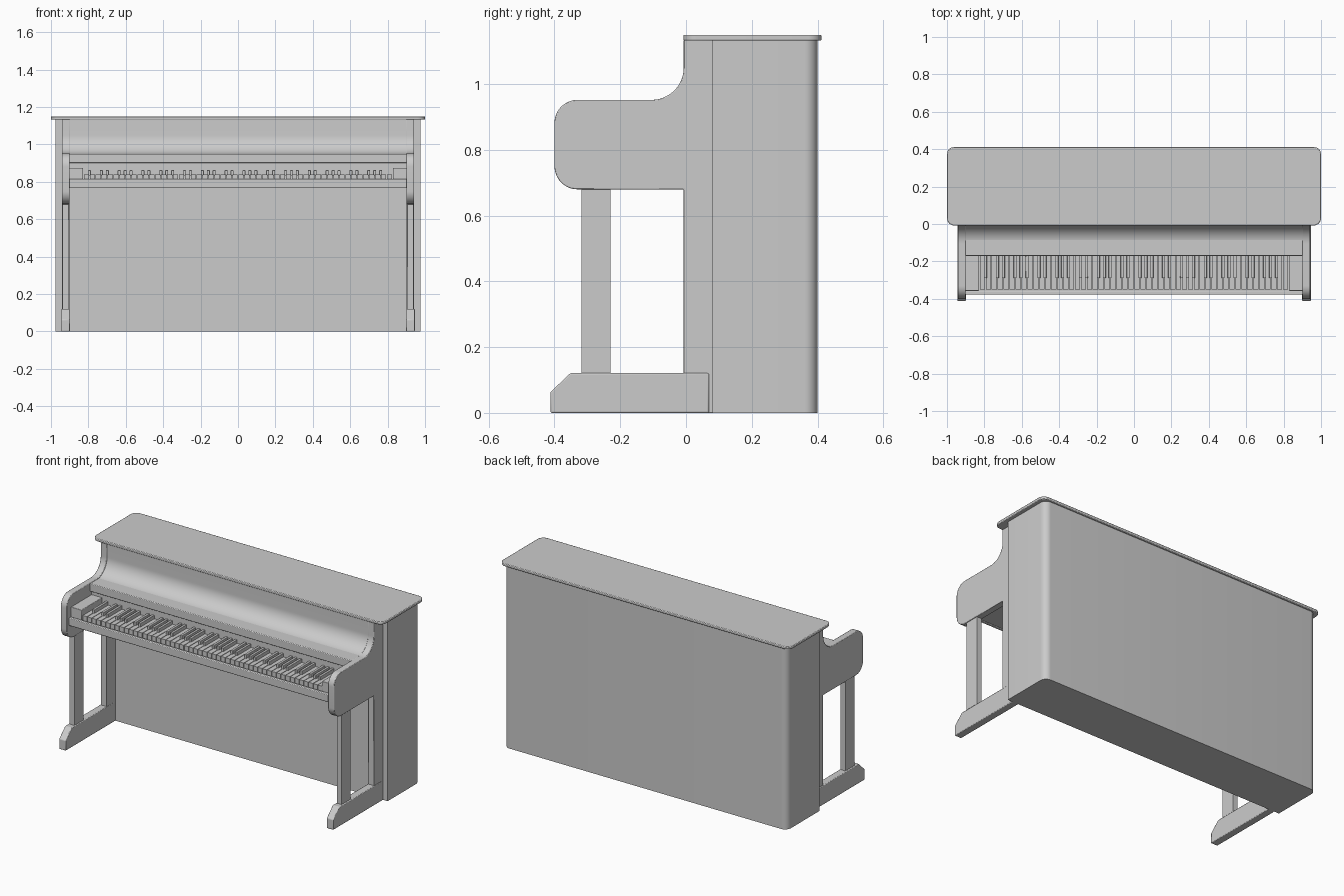
import bpy, bmesh
from math import cos, sin, radians

if "Cube" in bpy.data.objects:
    bpy.data.objects.remove(bpy.data.objects["Cube"])


def finish(name, bm, mirror=False, bevel=0.0):
    bmesh.ops.recalc_face_normals(bm, faces=bm.faces)
    me = bpy.data.meshes.new(name)
    bm.to_mesh(me)
    bm.free()
    ob = bpy.data.objects.new(name, me)
    bpy.context.collection.objects.link(ob)
    if mirror:
        m = ob.modifiers.new("Mirror", 'MIRROR')
        m.use_mirror_merge = False
    if bevel:
        b = ob.modifiers.new("Bevel", 'BEVEL')
        b.width, b.segments, b.limit_method = bevel, 2, 'ANGLE'
        b.angle_limit = radians(40)
    bpy.ops.object.select_all(action='DESELECT')
    ob.select_set(True)
    bpy.context.view_layer.objects.active = ob
    bpy.ops.object.shade_smooth_by_angle(angle=radians(30))
    return ob


def prism(name, pts, lo, hi, axis='x', **kw):
    # extrude a profile: (y, z) points along x, or (x, y) points along z
    bm = bmesh.new()
    place = (lambda p, d: (d, p[0], p[1])) if axis == 'x' else (lambda p, d: (p[0], p[1], d))
    a = [bm.verts.new(place(p, lo)) for p in pts]
    b = [bm.verts.new(place(p, hi)) for p in pts]
    bm.faces.new(a)
    bm.faces.new(b)
    for i in range(len(pts)):
        j = (i + 1) % len(pts)
        bm.faces.new((a[i], a[j], b[j], b[i]))
    return finish(name, bm, **kw)


def arc(cx, cy, r, a0, a1, n=12):
    return [(cx + r * cos(radians(a0 + (a1 - a0) * i / n)),
             cy + r * sin(radians(a0 + (a1 - a0) * i / n))) for i in range(n + 1)]


def add_box(bm, x0, x1, y0, y1, z0, z1):
    vs = bmesh.ops.create_cube(bm, size=1)['verts']
    for v in vs:
        v.co = ((x0, x1)[v.co.x > 0], (y0, y1)[v.co.y > 0], (z0, z1)[v.co.z > 0])


def box(name, *dims, **kw):
    bm = bmesh.new()
    add_box(bm, *dims)
    return finish(name, bm, **kw)


# Cabinet with rounded back corners
prism("cabinet", [(-0.975, 0.08), (0.975, 0.08)] + arc(0.935, 0.36, 0.04, 0, 90, 8)
      + arc(-0.935, 0.36, 0.04, 90, 180, 8), 0, 1.134, axis='z')

# Lid with rounded corners
r, y0, y1 = 0.04, -0.008, 0.412
prism("lid", arc(1 - r, y1 - r, r, 0, 90, 8) + arc(r - 1, y1 - r, r, 90, 180, 8)
      + arc(r - 1, y0 + r, r, 180, 270, 8) + arc(1 - r, y0 + r, r, 270, 360, 8),
      1.132, 1.15, axis='z', bevel=0.004)

# Scrolled side arms running down into the rear posts
prism("side_arm", arc(-0.33, 0.75, 0.07, 270, 180) + arc(-0.33, 0.882, 0.07, 180, 90)
      + arc(-0.105, 1.05, 0.098, 270, 360, 16)
      + [(-0.007, 1.134), (0.09, 1.134), (0.09, 0), (-0.007, 0), (-0.007, 0.68)],
      0.90, 0.942, mirror=True, bevel=0.003)

# Front legs and feet
box("front_leg", 0.905, 0.937, -0.318, -0.23, 0.115, 0.69, mirror=True)
prism("foot", [(-0.412, 0), (-0.412, 0.063), (-0.352, 0.121), (0.07, 0.121), (0.07, 0)],
      0.899, 0.945, mirror=True, bevel=0.004)

# Curved upper front panel
prism("upper_panel", arc(-0.105, 1.05, 0.102, 270, 360, 16)
      + [(-0.003, 1.134), (0.09, 1.134), (0.09, 0.94), (-0.105, 0.94)], -0.902, 0.902)

# Fallboard, key bed and key slip
box("fallboard", -0.902, 0.902, -0.17, 0.09, 0.90, 0.95, bevel=0.004)
box("fallboard_back", -0.902, 0.902, -0.155, 0.09, 0.80, 0.902)
box("key_bed", -0.902, 0.902, -0.36, 0.09, 0.768, 0.808)
box("key_slip", -0.902, 0.902, -0.378, -0.357, 0.766, 0.815, bevel=0.004)
box("key_block", 0.828, 0.902, -0.357, -0.15, 0.80, 0.875, mirror=True, bevel=0.003)

# Keyboard: 52 white keys, black keys skipping the B-C and E-F gaps
n, w = 52, 1.652 / 52
white, black = bmesh.new(), bmesh.new()
for i in range(n):
    x = -0.826 + i * w
    add_box(white, x + 0.0018, x + w - 0.0018, -0.35, -0.15, 0.805, 0.84)
    if i < n - 1 and i % 7 not in (1, 4):
        add_box(black, x + w - 0.008, x + w + 0.008, -0.29, -0.15, 0.83, 0.862)
finish("white_keys", white)
finish("black_keys", black, bevel=0.002)
